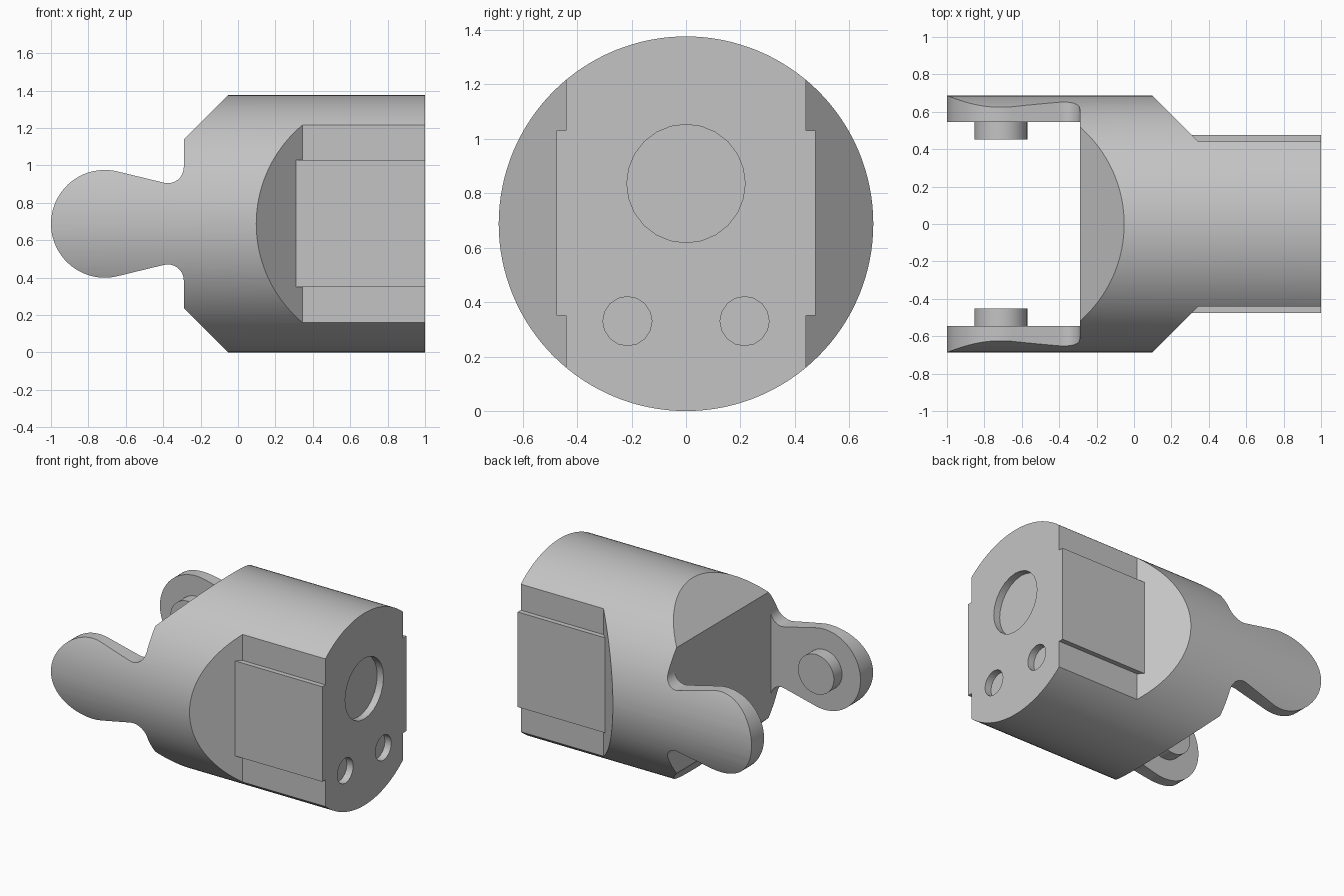
import bpy, bmesh, math
from mathutils import Matrix, Vector

old = bpy.data.objects.get("Cube")
if old:
    bpy.data.objects.remove(old)

R = 0.6875          # body radius, also its axis height
ARM_X, ARM_R = -0.712, 0.288

grey = bpy.data.materials.new("plain grey")
grey.use_nodes = True
colour = (0.55, 0.55, 0.55, 1)
grey.diffuse_color = colour
grey.node_tree.nodes["Principled BSDF"].inputs["Base Color"].default_value = colour


def finish(bm, name):
    bmesh.ops.recalc_face_normals(bm, faces=bm.faces)
    mesh = bpy.data.meshes.new(name)
    bm.to_mesh(mesh)
    bm.free()
    mesh.materials.append(grey)
    ob = bpy.data.objects.new(name, mesh)
    bpy.context.scene.collection.objects.link(ob)
    return ob


def cylinder(name, radius, length, centre, axis, sides):
    bm = bmesh.new()
    turn = Vector((0, 0, 1)).rotation_difference(Vector(axis)).to_matrix().to_4x4()
    bmesh.ops.create_cone(bm, cap_ends=True, segments=sides, radius1=radius, radius2=radius,
                          depth=length, matrix=Matrix.Translation(centre) @ turn)
    return finish(bm, name)


def prism(name, points, start, end, axis):
    """Extrude an (x, z) outline along y, or an (x, y) outline along z."""
    bm = bmesh.new()
    place = (lambda u, v: (u, start, v)) if axis == "y" else (lambda u, v: (u, v, start))
    face = bm.faces.new([bm.verts.new(place(u, v)) for u, v in points])
    shift = (0, end - start, 0) if axis == "y" else (0, 0, end - start)
    out = bmesh.ops.extrude_face_region(bm, geom=[face])
    bmesh.ops.translate(bm, vec=shift, verts=[g for g in out["geom"] if isinstance(g, bmesh.types.BMVert)])
    return finish(bm, name)


def boolean(ob, cutter, operation="DIFFERENCE"):
    cutter.hide_render = True
    mod = ob.modifiers.new("cut", "BOOLEAN")
    mod.operation, mod.object, mod.solver = operation, cutter, "EXACT"
    bpy.context.view_layer.objects.active = ob
    bpy.ops.object.modifier_apply(modifier=mod.name)
    bpy.data.objects.remove(cutter)


def smooth(ob):
    bpy.ops.object.select_all(action="DESELECT")
    ob.select_set(True)
    bpy.context.view_layer.objects.active = ob
    bpy.ops.object.shade_smooth_by_angle(angle=math.radians(32))


def arc(cx, cz, r, a0, a1, n):
    return [(cx + r * math.cos(math.radians(a0 + (a1 - a0) * i / n)),
             cz + r * math.sin(math.radians(a0 + (a1 - a0) * i / n))) for i in range(n + 1)]


# Round body, trimmed to the side outline of arms, shoulders and chamfers
body = cylinder("clevis_body", R, 2, (0, 0, R), (1, 0, 0), 128)
upper = arc(ARM_X, 0, ARM_R, 180, 77, 20)            # rounded arm tip
upper += arc(-0.375, 0.302, 0.085, 257, 360, 8)      # fillet into the shoulder
upper += [(-0.29, 0.45), (-0.04, 0.70), (1.1, 0.70)]
lower = [(x, -z) for x, z in reversed(upper[1:])]
outline = [(x, z + R) for x, z in upper + lower]
boolean(body, prism("outline_cutter", outline, -0.8, 0.8, "y"), "INTERSECT")

# Gap between the two arms
gap = [(-1.2, -0.545), (-0.29, -0.545), (-0.29, 0.545), (-1.2, 0.545)]
boolean(body, prism("gap_cutter", gap, -0.2, 1.6, "z"))

# Flattened sides with a raised central pad
for s in (-1, 1):
    for depth, z0, z1 in ((0.475, -0.1, 1.5), (0.44, 1.03, 1.5), (0.44, -0.1, 0.35)):
        flat = [(-0.015, s * 0.8), (0.785 - depth, s * depth), (1.1, s * depth), (1.1, s * 0.8)]
        boolean(body, prism("side_cutter", flat, z0, z1, "z"))

# Shallow round recesses in the end face
for y, z, r, sides in ((0, 0.835, 0.217, 24), (-0.215, 0.33, 0.09, 16), (0.215, 0.33, 0.09, 16)):
    boolean(body, cylinder("recess_cutter", r, 0.1, (1, y, z), (1, 0, 0), sides))
smooth(body)

# Pins on the inner faces of the arms
for s, side in ((-1, "front"), (1, "back")):
    smooth(cylinder(side + "_pin", 0.142, 0.105, (ARM_X, s * 0.5055, R), (0, 1, 0), 32))
